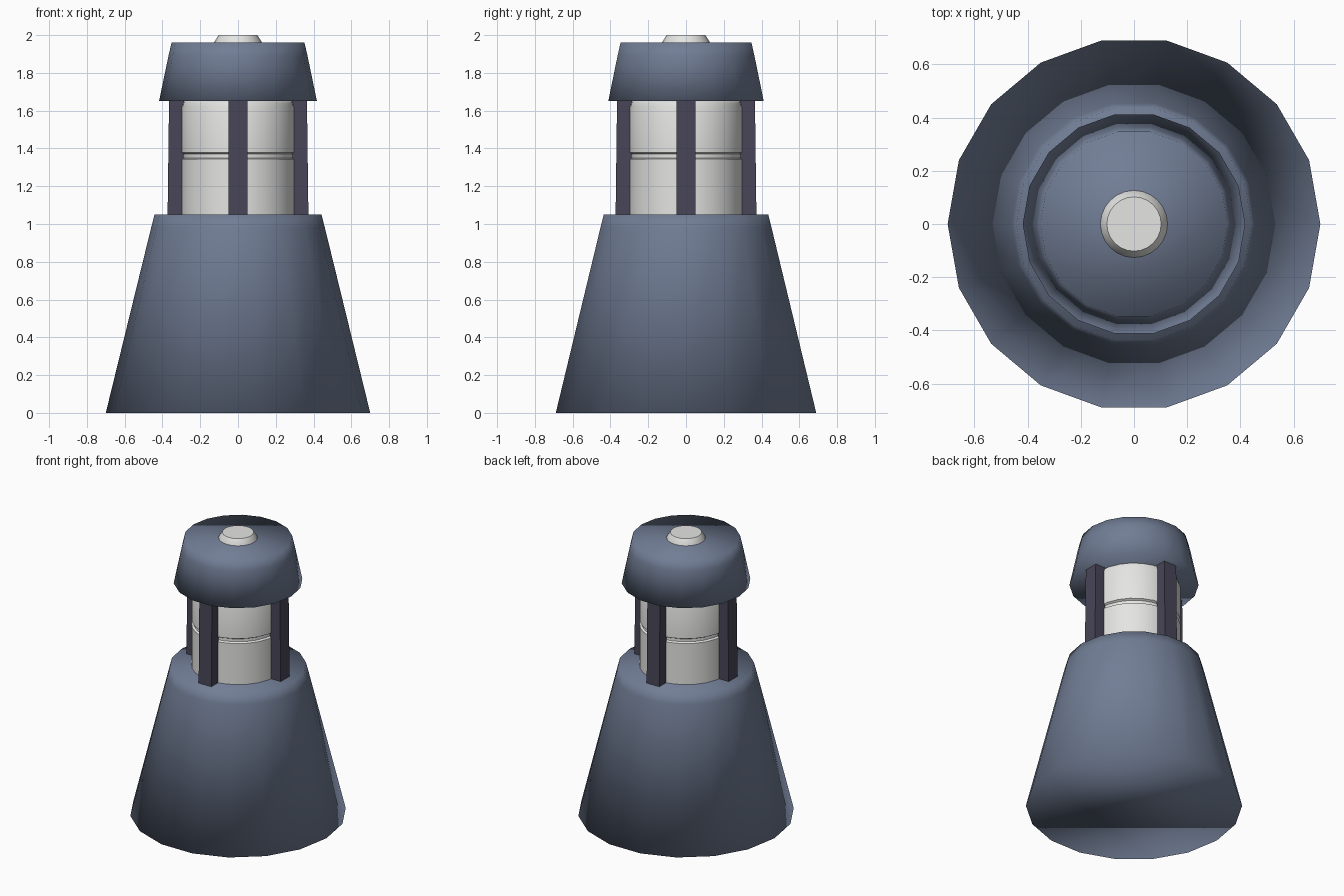
import bpy, bmesh, math

if "Cube" in bpy.data.objects:
    bpy.data.objects.remove(bpy.data.objects["Cube"])


def material(name, rgb):
    m = bpy.data.materials.new(name)
    m.diffuse_color = (*rgb, 1)
    m.use_nodes = True
    m.node_tree.nodes["Principled BSDF"].inputs["Base Color"].default_value = m.diffuse_color
    return m


BLUE = material("slate_blue", (0.165, 0.205, 0.30))
WHITE = material("off_white", (0.78, 0.78, 0.77))
DARK = material("dark_purple_grey", (0.065, 0.06, 0.095))


def finish(name, bm, mat):
    bmesh.ops.recalc_face_normals(bm, faces=bm.faces)
    mesh = bpy.data.meshes.new(name)
    bm.to_mesh(mesh)
    bm.free()
    mesh.materials.append(mat)
    ob = bpy.data.objects.new(name, mesh)
    bpy.context.collection.objects.link(ob)
    return ob


def lathe(name, profile, sides, mat, sharp_angle=None):
    """Closed turned solid from (radius, height) points."""
    bm = bmesh.new()
    rings = []
    for r, z in profile:
        rings.append([bm.verts.new((r * math.cos(2 * math.pi * i / sides),
                                    r * math.sin(2 * math.pi * i / sides), z))
                      for i in range(sides)])
    for a, b in zip(rings, rings[1:]):
        for i in range(sides):
            j = (i + 1) % sides
            bm.faces.new((a[i], a[j], b[j], b[i]))
    bm.faces.new(rings[0])
    bm.faces.new(rings[-1])
    ob = finish(name, bm, mat)
    for p in ob.data.polygons:
        p.use_smooth = True
    if sharp_angle:
        ob.data.set_sharp_from_angle(angle=math.radians(sharp_angle))
    return ob


# Tapered base and cap, softly shaded over 18 sides
lathe("tapered_base", [(0.70, 0), (0.46, 0.98), (0.442, 1.05)], 18, BLUE)
lathe("cap", [(0.418, 1.65), (0.368, 1.89), (0.352, 1.96)], 18, BLUE)

# Lamp body with a narrow groove and a rounded top edge
lathe("lamp_body", [(0.302, 1.04), (0.302, 1.343), (0.288, 1.35), (0.288, 1.37),
                    (0.302, 1.378), (0.302, 1.62), (0.295, 1.642), (0.28, 1.655)],
      24, WHITE, 30)

# Top button
lathe("top_button", [(0.128, 1.95), (0.125, 1.965), (0.102, 2.0)], 24, WHITE, 40)

# Four posts around the lamp, leaning slightly inwards
for k, side in enumerate(("right", "back", "left", "front")):
    ang = k * math.pi / 2
    bm = bmesh.new()
    bmesh.ops.create_cube(bm, size=1)
    for v in bm.verts:
        top = v.co.z > 0
        rad = (0.325 if top else 0.333) + v.co.x * 0.08
        t = v.co.y * 0.10
        v.co = (rad * math.cos(ang) - t * math.sin(ang),
                rad * math.sin(ang) + t * math.cos(ang), 1.66 if top else 1.03)
    finish("post_" + side, bm, DARK)
